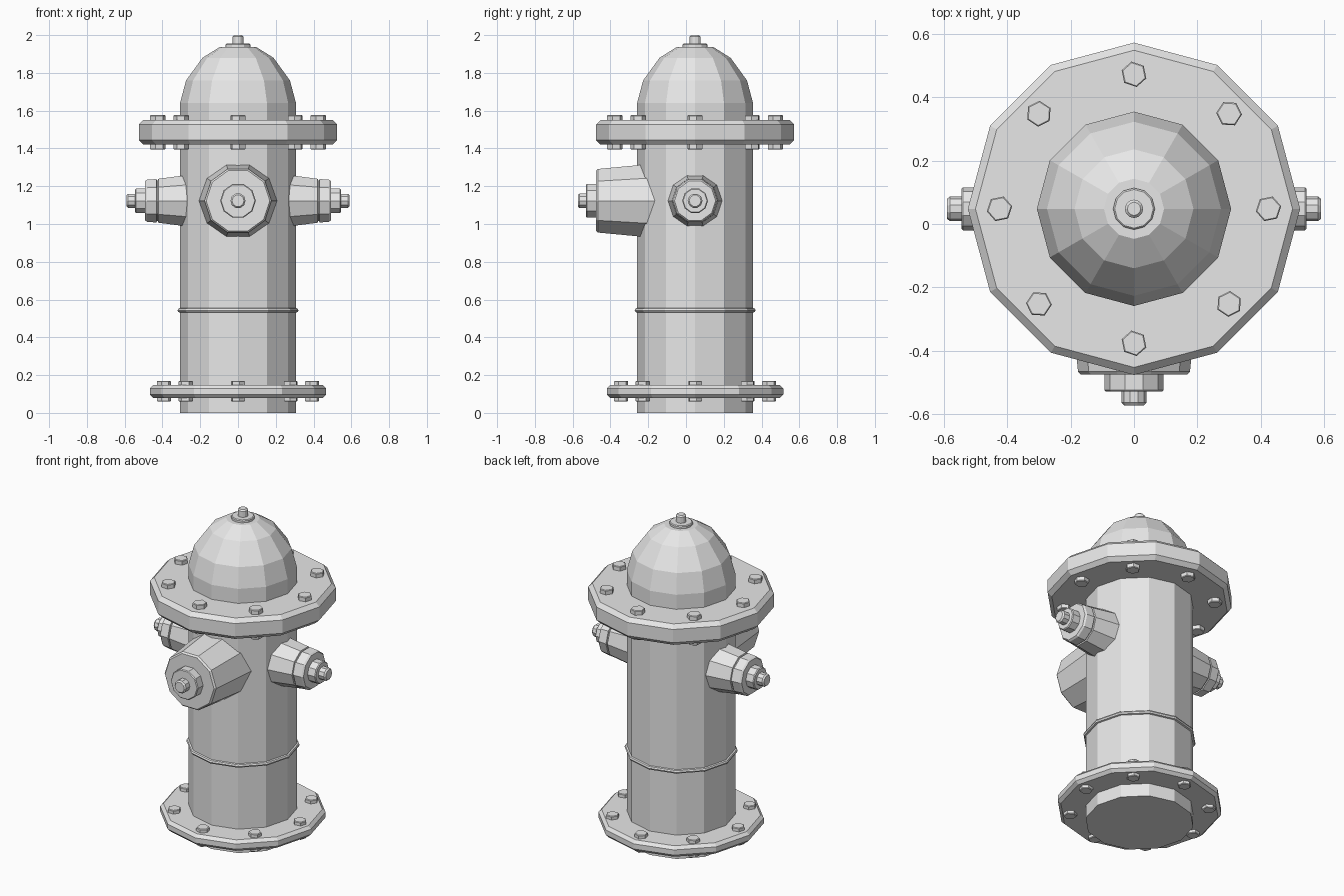
import bpy, bmesh
from math import pi, cos, sin
from mathutils import Matrix

cube = bpy.data.objects.get("Cube")
if cube:
    bpy.data.objects.remove(cube, do_unlink=True)

grey = bpy.data.materials.new("cast_grey")
grey.use_nodes = True
colour = (0.8, 0.8, 0.8, 1)
grey.diffuse_color = colour
for node in grey.node_tree.nodes:
    if node.type == 'BSDF_PRINCIPLED':
        node.inputs["Base Color"].default_value = colour

AXIS = Matrix.Translation((0, 0.048, 0))   # the barrel stands slightly behind centre


def add_lathe(bm, profile, sides, matrix):
    """Spin (radius, height) points into a capped, faceted solid."""
    rings = []
    for r, h in profile:
        rings.append([bm.verts.new(matrix @ Matrix.Rotation(2 * pi * i / sides, 4, 'Z')
                                   @ Matrix.Translation((r, 0, h)).translation)
                      for i in range(sides)])
    for a, b in zip(rings, rings[1:]):
        for i in range(sides):
            j = (i + 1) % sides
            bm.faces.new((a[i], a[j], b[j], b[i]))
    bm.faces.new(rings[0][::-1])
    bm.faces.new(rings[-1])


def finish(name, bm):
    bmesh.ops.recalc_face_normals(bm, faces=bm.faces)
    mesh = bpy.data.meshes.new(name)
    bm.to_mesh(mesh)
    bm.free()
    mesh.materials.append(grey)
    obj = bpy.data.objects.new(name, mesh)
    bpy.context.collection.objects.link(obj)
    return obj


def lathe(name, profile, sides=12, matrix=AXIS):
    bm = bmesh.new()
    add_lathe(bm, profile, sides, matrix)
    return finish(name, bm)


def flange(name, radius, low, high, bevel):
    inner = radius - bevel
    return lathe(name, [(inner, low), (radius, low + bevel),
                        (radius, high - bevel), (inner, high)])


def bolt_circle(name, circle, radius, low, high):
    """Eight hexagonal bolts whose heads show above and below a flange."""
    bm = bmesh.new()
    edge = 0.004
    for i in range(8):
        a = i * pi / 4
        place = (AXIS @ Matrix.Translation((circle * cos(a), circle * sin(a), 0))
                 @ Matrix.Rotation(a + 0.2, 4, 'Z'))
        add_lathe(bm, [(radius - edge, low), (radius, low + edge),
                       (radius, high - edge), (radius - edge, high)], 6, place)
    return finish(name, bm)


# Barrel with domed bonnet
lathe("barrel", [(0.307, 0), (0.307, 1.5)])
lathe("bonnet", [(0.307, 1.5), (0.307, 1.64), (0.275, 1.76),
                 (0.188, 1.88), (0.095, 1.938)])
lathe("bonnet_washer", [(0.066, 1.93), (0.066, 1.95), (0.061, 1.955)])
lathe("bonnet_nut", [(0.029, 1.94), (0.029, 1.992), (0.021, 2.0)])

# Raised band around the barrel
lathe("barrel_band", [(0.303, 0.53), (0.316, 0.534), (0.32, 0.543),
                      (0.316, 0.552), (0.303, 0.556)])

# Bolted flanges
flange("upper_flange", 0.525, 1.42, 1.55, 0.024)
bolt_circle("upper_bolts", 0.425, 0.041, 1.394, 1.577)
flange("lower_flange", 0.467, 0.08, 0.148, 0.018)
bolt_circle("lower_bolts", 0.392, 0.038, 0.06, 0.17)

# Outlets: tapered nozzle, cap boss and operating nut, pointing outwards
nozzle_height = AXIS @ Matrix.Translation((0, 0, 1.123))
forward = nozzle_height @ Matrix.Rotation(pi / 2, 4, 'X')

lathe("front_nozzle", [(0.208, 0.2), (0.177, 0.514), (0.168, 0.524)], 10, forward)
lathe("front_cap_boss", [(0.094, 0.5), (0.094, 0.572), (0.089, 0.577)], 10, forward)
lathe("front_cap_nut", [(0.04, 0.56), (0.04, 0.612), (0.032, 0.621)], 10, forward)

for side, turn in (("left", pi / 2), ("right", -pi / 2)):
    out = nozzle_height @ Matrix.Rotation(turn, 4, 'Z') @ Matrix.Rotation(pi / 2, 4, 'X')
    lathe(side + "_nozzle", [(0.15, 0.22), (0.122, 0.422), (0.114, 0.424),
                             (0.114, 0.43), (0.121, 0.432), (0.117, 0.482),
                             (0.109, 0.492)], 10, out)
    lathe(side + "_cap_boss", [(0.068, 0.48), (0.068, 0.54), (0.063, 0.545)], 10, out)
    lathe(side + "_cap_nut", [(0.039, 0.53), (0.039, 0.582), (0.031, 0.591)], 10, out)
